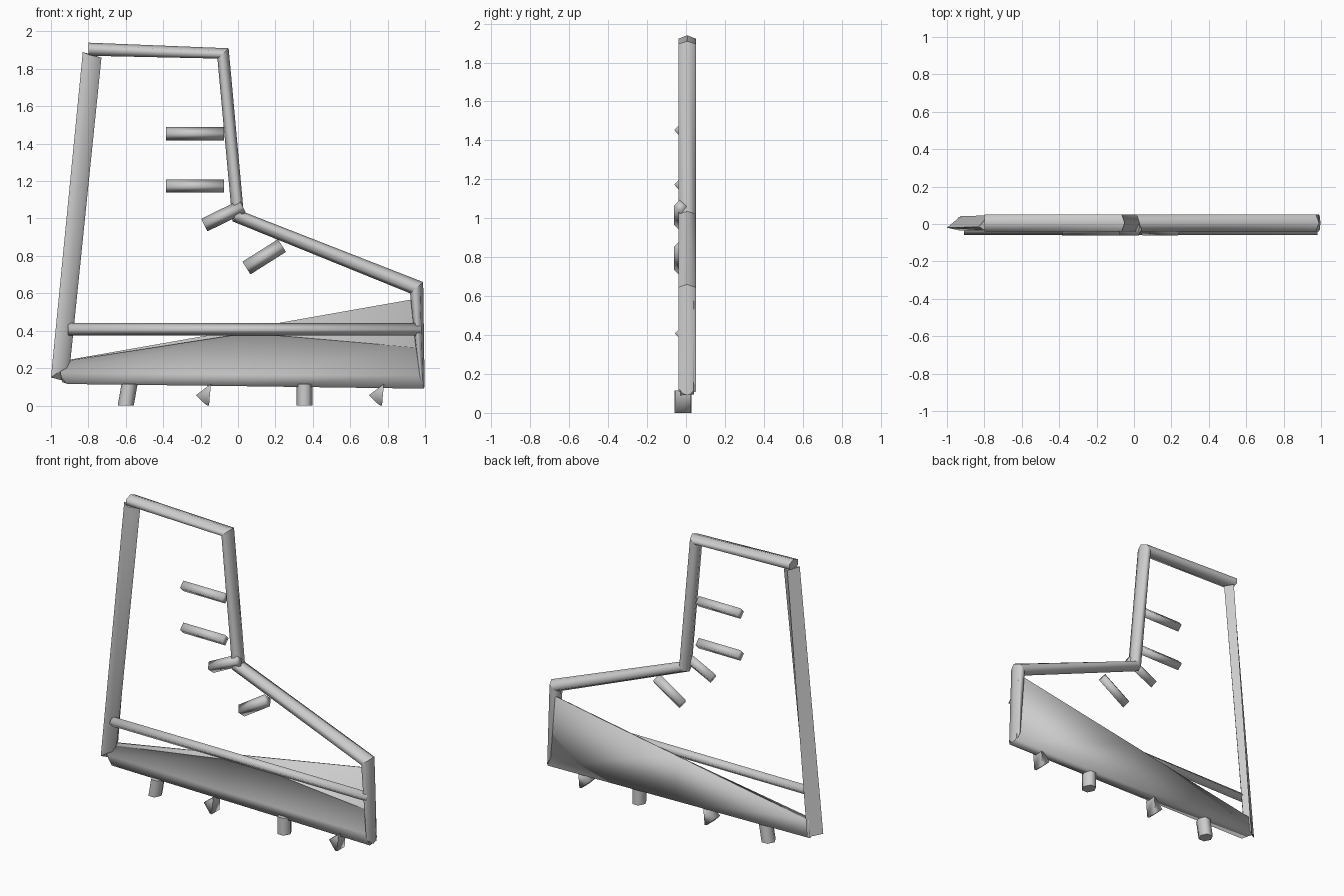
import bpy, bmesh, math
from mathutils import Vector

if "Cube" in bpy.data.objects:
    bpy.data.objects.remove(bpy.data.objects["Cube"])

grey = bpy.data.materials.new("light grey")
grey.diffuse_color = (0.604, 0.604, 0.604, 1)
grey.use_nodes = True
grey.node_tree.nodes["Principled BSDF"].inputs["Base Color"].default_value = grey.diffuse_color


def loft(name, rings, angle=65, caps=(True, True)):
    """Skin a list of equal-length closed rings, optionally capping the ends."""
    bm = bmesh.new()
    vs = [[bm.verts.new(p) for p in r] for r in rings]
    n = len(rings[0])
    for a, b in zip(vs, vs[1:]):
        for i in range(n):
            j = (i + 1) % n
            bm.faces.new((a[i], a[j], b[j], b[i]))
    if caps[0]:
        bm.faces.new(vs[0])
    if caps[1]:
        bm.faces.new(vs[-1][::-1])
    bmesh.ops.recalc_face_normals(bm, faces=bm.faces)
    me = bpy.data.meshes.new(name)
    bm.to_mesh(me)
    bm.free()
    ob = bpy.data.objects.new(name, me)
    bpy.context.collection.objects.link(ob)
    me.materials.append(grey)
    bpy.ops.object.select_all(action='DESELECT')
    ob.select_set(True)
    bpy.context.view_layer.objects.active = ob
    bpy.ops.object.shade_smooth_by_angle(angle=math.radians(angle))


def section(outer, inner, y=0.006, depth=0.045, sides=6):
    """Ring between an outer and an inner (x, z) point."""
    o, i = Vector((outer[0], 0, outer[1])), Vector((inner[0], 0, inner[1]))
    mid, half = (o + i) / 2, (o - i) / 2
    step = math.tau / sides
    return [mid + half * math.cos(k * step)
            + Vector((0, y + depth * math.sin(k * step) / math.sin(step), 0))
            for k in range(sides)]


def bar(name, p, q, width, y, depth):
    """Straight bar with a diamond section between two (x, z) points."""
    d = Vector((q[0] - p[0], q[1] - p[1])).normalized()
    s = Vector((-d.y, d.x)) * width / 2
    loft(name, [section(Vector(e) + s, Vector(e) - s, y, depth, 4) for e in (p, q)], 100)


# Boot outline: mitred bars for cuff, ankle, instep and toe
corners = [section(o, i) for o, i in (
    ((-0.80, 1.94), (-0.80, 1.87)),
    ((-0.05, 1.91), (-0.11, 1.855)),
    ((0.03, 1.035), (-0.03, 0.985)),
    ((0.99, 0.66), (0.92, 0.60)),
    ((0.998, 0.09), (0.965, 0.17)))]
for k, part in enumerate(("cuff_bar", "ankle_bar", "instep_bar", "toe_bar")):
    loft(part, corners[k:k + 2], 85, (k == 0, k == 3))

# Back of the boot: four-sided bar that twists as it rises
loft("heel_bar", [
    [Vector(p) for p in ((-1.0, -0.02, 0.15), (-0.93, -0.035, 0.20),
                         (-0.90, 0.0, 0.20), (-0.925, 0.043, 0.13))],
    [Vector(p) for p in ((-0.83, -0.015, 1.89), (-0.795, -0.035, 1.875),
                         (-0.73, 0.01, 1.86), (-0.78, 0.045, 1.875))]], 65)

# Sole: wedge with a lipped front face and a thin rear sheet rising to the toe
loft("sole_panel", [
    [Vector(p) for p in ((-0.91, -0.032, 0.115), (-0.95, -0.03, 0.175),
                         (-0.93, 0.0, 0.232), (-0.93, -0.008, 0.236), (-0.93, 0.018, 0.238),
                         (-0.93, 0.026, 0.24), (-0.93, 0.034, 0.24), (-0.94, 0.034, 0.125))],
    [Vector(p) for p in ((0.05, -0.031, 0.103), (0.05, -0.036, 0.165),
                         (0.05, 0.0, 0.384), (0.05, -0.008, 0.388), (0.05, 0.02, 0.39),
                         (0.05, 0.028, 0.412), (0.05, 0.037, 0.412), (0.05, 0.036, 0.11))],
    [Vector(p) for p in ((0.995, -0.03, 0.09), (0.985, -0.036, 0.16),
                         (0.955, -0.005, 0.306), (0.955, -0.013, 0.31), (0.96, 0.02, 0.313),
                         (0.975, 0.03, 0.575), (0.98, 0.04, 0.575), (0.995, 0.04, 0.095))],
], 115)

# Strap across the foot
bar("foot_strap", (-0.91, 0.407), (0.98, 0.407), 0.066, -0.025, 0.033)

# Laces
for k, (p, q, w) in enumerate((
        ((-0.385, 1.453), (-0.075, 1.453), 0.07),
        ((-0.385, 1.173), (-0.075, 1.173), 0.07),
        ((-0.18, 0.965), (0.025, 1.065), 0.075),
        ((0.045, 0.735), (0.235, 0.855), 0.08))):
    bar(f"lace_{k + 1}", p, q, w, -0.027, 0.034)

# Studs under the sole: two upright, two pointed
for k, (x, lean) in enumerate(((-0.60, 0.02), (0.355, 0.0))):
    loft(f"upright_stud_{k + 1}", [
        [Vector((x + dx + 0.043 * math.cos(a), -0.015 + 0.05 * math.sin(a), z))
         for a in (i * math.tau / 6 for i in range(6))]
        for z, dx in ((0, 0), (0.115, lean))], 70)
for k, x in enumerate((-0.145, 0.78)):
    loft(f"pointed_stud_{k + 1}", [
        [Vector((x + dx, -0.015 + side * half, z)) for dx, z, half in
         ((0, 0.115, 0.04), (-0.08, 0.055, 0.025), (-0.025, 0.002, 0.04), (-0.01, 0.0, 0.04))]
        for side in (-1, 1)], 95)
